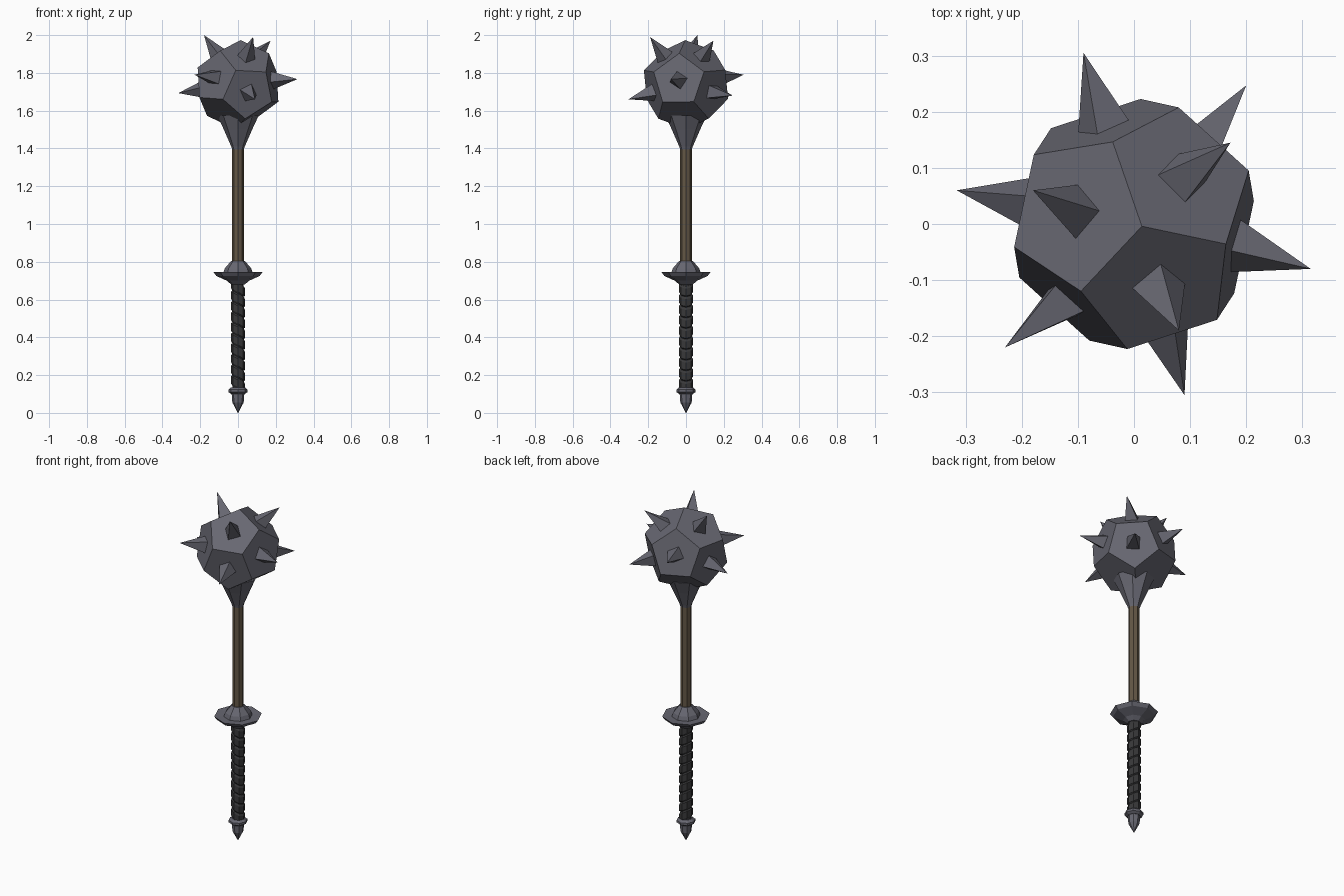
import bpy, bmesh, math
from mathutils import Vector, Matrix

if "Cube" in bpy.data.objects:
    bpy.data.objects.remove(bpy.data.objects["Cube"])


def material(name, rgb):
    m = bpy.data.materials.new(name)
    m.diffuse_color = (*rgb, 1)
    m.use_nodes = True
    m.node_tree.nodes["Principled BSDF"].inputs["Base Color"].default_value = m.diffuse_color
    return m


METAL = material("dark steel", (0.135, 0.135, 0.165))
WOOD = material("brown wood", (0.125, 0.095, 0.06))
LEATHER = material("black leather", (0.04, 0.04, 0.042))


def finish(name, bm, mat):
    bmesh.ops.recalc_face_normals(bm, faces=bm.faces[:])
    me = bpy.data.meshes.new(name)
    bm.to_mesh(me)
    bm.free()
    me.materials.append(mat)
    ob = bpy.data.objects.new(name, me)
    bpy.context.collection.objects.link(ob)
    return ob


def add_lathe(bm, profile, sides=8, shear=0.0):
    """Rings of (radius, z), capped at both ends; shear tilts them along x."""
    rings = []
    for r, z in profile:
        ring = []
        for i in range(sides):
            a = math.tau * i / sides
            x, y = r * math.cos(a), r * math.sin(a)
            ring.append(bm.verts.new((x, y, z + shear * x)))
        rings.append(ring)
    for lo, hi in zip(rings, rings[1:]):
        for i in range(sides):
            j = (i + 1) % sides
            bm.faces.new((lo[i], lo[j], hi[j], hi[i]))
    bm.faces.new(rings[0][::-1])
    bm.faces.new(rings[-1])


def lathe(name, profile, mat, sides=8):
    bm = bmesh.new()
    add_lathe(bm, profile, sides)
    return finish(name, bm, mat)


# Head: dodecahedron standing almost on a corner
CENTRE = Vector((0, 0, 1.738))
RADIUS = 0.2356
PHI = (1 + 5 ** 0.5) / 2
points = [Vector((x, y, z)) for x in (-1, 1) for y in (-1, 1) for z in (-1, 1)]
for a in (-1 / PHI, 1 / PHI):
    for b in (-PHI, PHI):
        points += [Vector((0, a, b)), Vector((a, b, 0)), Vector((b, 0, a))]
up = Vector((1, 1, 1)).normalized()
side = Vector((0, 1 / PHI, PHI))
side = (side - up * side.dot(up)).normalized()
corner_up = Matrix((side, up.cross(side), up))
tilt = Vector((0, 0, 1)).rotation_difference(Vector((0.014, -0.004, 0.235))).to_matrix()
turn = tilt @ Matrix.Rotation(math.radians(108), 3, 'Z') @ corner_up

bm = bmesh.new()
for p in points:
    bm.verts.new(CENTRE + turn @ p.normalized() * RADIUS)
bmesh.ops.convex_hull(bm, input=bm.verts[:])
bmesh.ops.dissolve_limit(bm, angle_limit=0.05, verts=bm.verts[:], edges=bm.edges[:])
bmesh.ops.recalc_face_normals(bm, faces=bm.faces[:])
bm.normal_update()
faces = [(f.calc_center_median(), f.normal.copy()) for f in bm.faces]
finish("mace_head", bm, METAL)

# Spikes: four-sided, one on every face except the three around the neck
TIPS = [(-0.18, 0.06, 2.0), (0.08, -0.19, 1.99), (0.172, 0.145, 1.97),
        (0.315, -0.08, 1.767), (-0.316, 0.06, 1.693), (-0.09, 0.305, 1.79),
        (0.09, -0.305, 1.66), (0.20, 0.247, 1.68), (-0.23, -0.22, 1.79)]
for n, tip in enumerate(TIPS):
    tip = Vector(tip)
    mid, normal = max(faces, key=lambda f: f[1].dot(tip - CENTRE))
    rot = Vector((0, 0, 1)).rotation_difference(normal)
    bm = bmesh.new()
    base = [bm.verts.new(mid - normal * 0.005 + rot @ Vector(
        (0.05 * math.cos(i * math.pi / 2), 0.05 * math.sin(i * math.pi / 2), 0)))
        for i in range(4)]
    apex = bm.verts.new(tip)
    bm.faces.new(base[::-1])
    for i in range(4):
        bm.faces.new((base[i], base[(i + 1) % 4], apex))
    finish(f"spike_{n + 1}", bm, METAL)

# Neck, shaft and guard
lathe("neck", [(0.031, 1.395), (0.036, 1.41), (0.075, 1.50), (0.11, 1.575)], METAL)
lathe("shaft", [(0.031, 0.76), (0.031, 1.42)], WOOD)
lathe("guard", [(0.036, 0.68), (0.06, 0.70), (0.115, 0.725), (0.13, 0.745),
                (0.078, 0.742), (0.07, 0.765), (0.036, 0.805)], METAL)

# Grip: core with a stack of slanted leather wraps
lathe("grip_core", [(0.03, 0.11), (0.03, 0.70)], LEATHER)
bm = bmesh.new()
COUNT, START, PITCH = 10, 0.128, 0.056
for k in range(COUNT):
    z = START + k * PITCH
    add_lathe(bm, [(0.031, z), (0.037, z + 0.008), (0.037, z + 0.046),
                   (0.031, z + 0.055)], 8, -0.55)
finish("grip_wrap", bm, LEATHER)

# Pommel: collar ring and pointed end
lathe("pommel_collar", [(0.036, 0.10), (0.051, 0.11), (0.051, 0.123), (0.036, 0.135)], METAL)
lathe("pommel_point", [(0.001, 0.0), (0.03, 0.055), (0.034, 0.105)], METAL)
